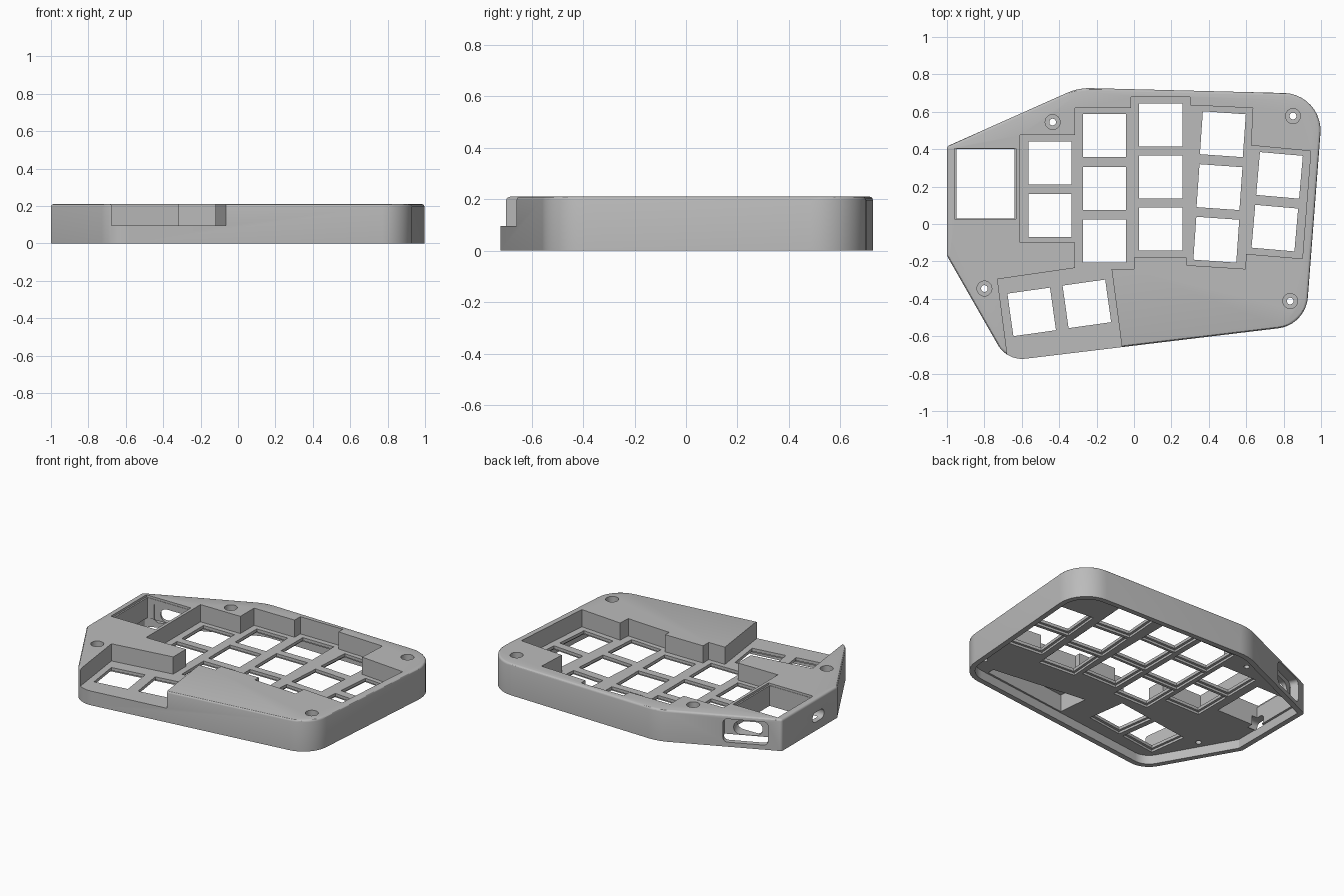
import bpy, bmesh, math
from mathutils import Vector, Matrix

if "Cube" in bpy.data.objects:
    bpy.data.objects.remove(bpy.data.objects["Cube"])

TOP, PLATE, UNDER, WALL = 0.21, 0.095, 0.06, 0.035

grey = bpy.data.materials.new("plain grey")
grey.use_nodes = True
grey.diffuse_color = (0.5, 0.5, 0.5, 1)
grey.node_tree.nodes["Principled BSDF"].inputs["Base Color"].default_value = (0.5, 0.5, 0.5, 1)


def rounded(corners, shrink=0.0, steps=10):
    """Counter-clockwise polygon of (x, y, radius), moved inwards and rounded."""
    pts = [Vector(c[:2]) for c in corners]
    out = []
    for i, p in enumerate(pts):
        a = (p - pts[i - 1]).normalized()
        b = (pts[(i + 1) % len(pts)] - p).normalized()
        na, nb = Vector((-a.y, a.x)), Vector((-b.y, b.x))
        half = (na + nb) / (1 + na.dot(nb))
        r = max(corners[i][2] - shrink, 0.004)
        centre = p + half * (shrink + r)
        start, turn = math.atan2(-na.y, -na.x), a.angle(b)
        for k in range(steps + 1):
            t = start + turn * k / steps
            out.append((centre.x + r * math.cos(t), centre.y + r * math.sin(t)))
    return out


def prism(name, outline, z0, z1, bevel=0.0):
    bm = bmesh.new()
    base = bm.faces.new([bm.verts.new((x, y, z0)) for x, y in outline])
    ext = bmesh.ops.extrude_face_region(bm, geom=[base])["geom"]
    for v in ext:
        if isinstance(v, bmesh.types.BMVert):
            v.co.z = z1
    bmesh.ops.recalc_face_normals(bm, faces=bm.faces)
    if bevel:
        rim = [e for e in bm.edges if all(v.co.z > z1 - 1e-5 for v in e.verts)]
        bmesh.ops.bevel(bm, geom=rim, offset=bevel, segments=3, profile=0.5, affect='EDGES')
    mesh = bpy.data.meshes.new(name)
    bm.to_mesh(mesh)
    bm.free()
    ob = bpy.data.objects.new(name, mesh)
    bpy.context.collection.objects.link(ob)
    return ob


def rect(cx, cy, w, h, angle=0.0):
    turn = Matrix.Rotation(math.radians(angle), 2)
    return [tuple(Vector((cx, cy)) + turn @ Vector((sx * w / 2, sy * h / 2)))
            for sx, sy in ((-1, -1), (1, -1), (1, 1), (-1, 1))]


def circle(cx, cy, r, n=24):
    return [(cx + r * math.cos(k * math.tau / n), cy + r * math.sin(k * math.tau / n))
            for k in range(n)]


cutters = []


def cut(outline, z0, z1):
    ob = prism("cutter", outline, z0, z1)
    ob.hide_render = True
    cutters.append(ob)
    return ob


def cut_port(x, y, z, w, h, r, depth, heading):
    """Rounded opening through a side wall; heading is the wall's direction."""
    a, b = w / 2, h / 2
    ob = cut(rounded([(-a, -b, r), (a, -b, r), (a, b, r), (-a, b, r)], steps=6), -depth, depth)
    ob.data.transform(Matrix.Translation((x, y, z))
                      @ Matrix.Rotation(math.radians(heading), 4, 'Z')
                      @ Matrix.Rotation(math.pi / 2, 4, 'X'))


# Outer shell
shell = [(-1, -0.17, 0.02), (-0.679, -0.732, 0.15), (0.918, -0.54, 0.18),
         (1.013, 0.695, 0.2), (-0.298, 0.728, 0.3), (-1, 0.415, 0.02)]
case = prism("keyboard_case", rounded(shell), 0, TOP, bevel=0.014)

# Hollow underside
cut(rounded(shell, WALL), -0.1, UNDER)

# Sunken key well, open at the thumb corner
cut([(-0.61, 0.475), (-0.61, -0.1), (-0.315, -0.1), (-0.315, -0.235), (-0.73, -0.295),
     (-0.677, -0.7), (-0.66, -0.9), (-0.03, -0.9), (-0.065, -0.655), (-0.12, -0.24),
     (0, -0.24), (0, -0.18), (0.28, -0.18), (0.28, -0.22), (0.595, -0.24), (0.6, -0.16),
     (0.9, -0.185), (0.945, 0.39), (0.625, 0.42), (0.635, 0.62), (0.3, 0.635),
     (0.3, 0.68), (-0.015, 0.68), (-0.015, 0.62), (-0.315, 0.62), (-0.315, 0.475)], PLATE, 0.4)

# Key openings with a wider recess below: x, y, angle
keys = [(-0.45, y, 0) for y in (0.327, 0.046)]
keys += [(-0.157, y, 0) for y in (0.472, 0.19, -0.091)]
keys += [(0.143, y, 0) for y in (0.53, 0.251, -0.028)]
keys += [(0.475, 0.48, -4), (0.457, 0.197, -4), (0.44, -0.084, -4)]
keys += [(0.778, 0.26, -5), (0.753, -0.022, -5), (-0.547, -0.47, 8), (-0.252, -0.427, 8)]
for x, y, angle in keys:
    cut(rect(x, y, 0.23, 0.23, angle), -0.05, 0.3)
    cut(rect(x, y, 0.262, 0.262, angle), -0.05, PLATE - 0.02)

# Controller bay with a thin step around its mouth
cut(rect(-0.795, 0.215, 0.31, 0.37), -0.05, 0.3)
cut(rect(-0.795, 0.215, 0.33, 0.375), TOP - 0.015, 0.3)

# Battery pocket under the raised front block
cut([(0.08, -0.595), (0.72, -0.515), (0.72, -0.47), (0.06, -0.39)], -0.05, TOP - 0.035)

# Screw holes with wide heads
for x, y in ((-0.435, 0.545), (0.85, 0.577), (-0.8, -0.345), (0.835, -0.412)):
    cut(circle(x, y, 0.04), 0.15, 0.3)
    cut(circle(x, y, 0.018), -0.05, 0.3)

# Cable port in the slanted back wall, and switch slot in the side wall
cut_port(-0.795, 0.506, 0.108, 0.28, 0.155, 0.03, 0.055, 24)
cut_port(-0.785, 0.47, 0.108, 0.18, 0.09, 0.044, 0.15, 24)
cut_port(-1, 0.03, 0.09, 0.12, 0.065, 0.03, 0.09, 90)

for c in cutters:
    mod = case.modifiers.new("cut", 'BOOLEAN')
    mod.operation, mod.solver, mod.object = 'DIFFERENCE', 'EXACT', c

# Bake the cuts and drop the cutters
bpy.context.view_layer.update()
baked = bpy.data.meshes.new_from_object(case.evaluated_get(bpy.context.evaluated_depsgraph_get()))
case.modifiers.clear()
case.data = baked
for c in cutters:
    bpy.data.objects.remove(c)
case.data.materials.clear()
case.data.materials.append(grey)

bpy.ops.object.select_all(action='DESELECT')
case.select_set(True)
bpy.context.view_layer.objects.active = case
bpy.ops.object.shade_smooth_by_angle(angle=math.radians(30))
